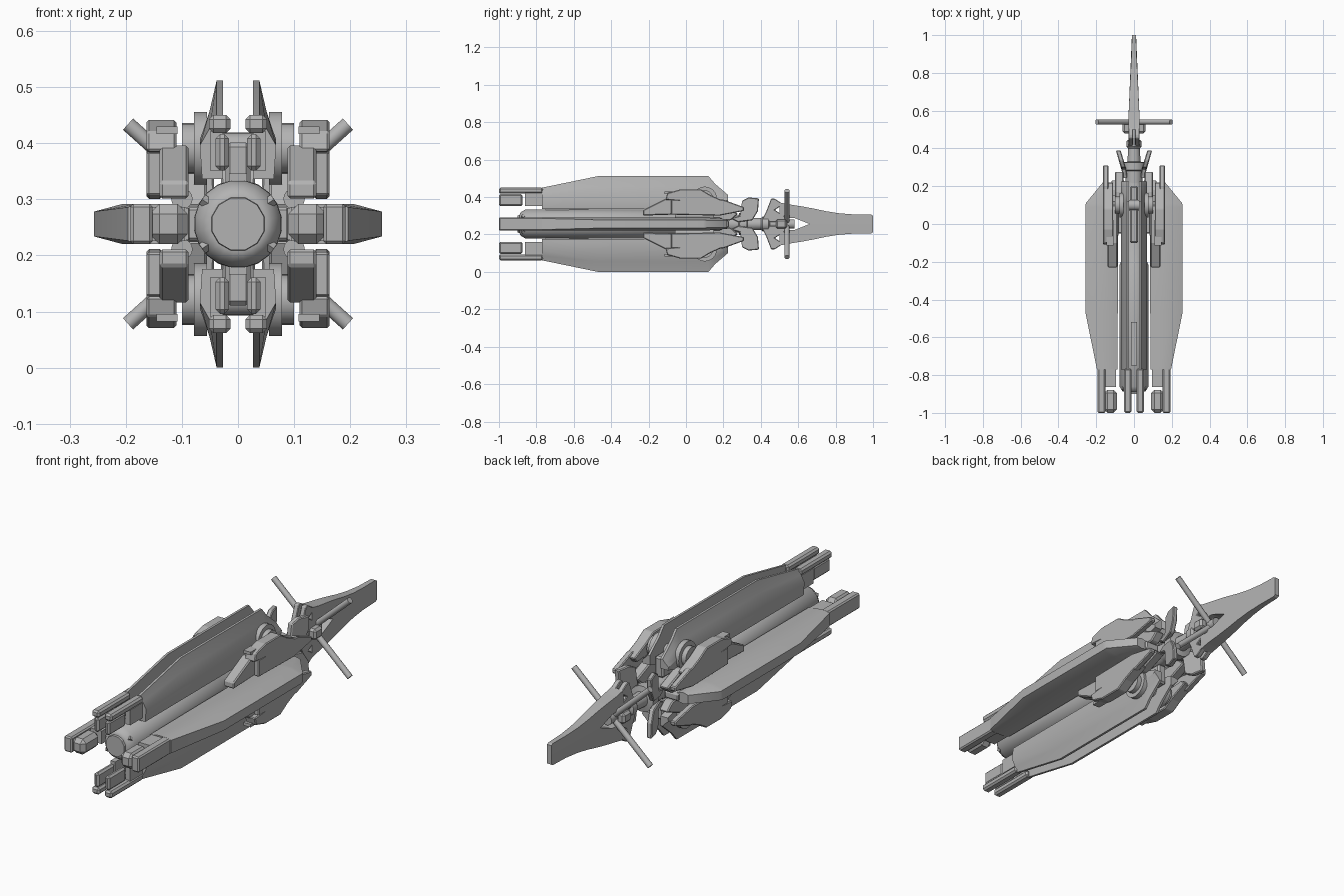
import bpy, bmesh, math
from mathutils import Matrix, Vector

cube = bpy.data.objects.get("Cube")
if cube:
    bpy.data.objects.remove(cube, do_unlink=True)

AXIS = 0.256  # height of the central axis
grey = bpy.data.materials.new("hull_grey")
grey.use_nodes = True
grey.diffuse_color = (0.45, 0.45, 0.45, 1)
bsdf = next(n for n in grey.node_tree.nodes if n.type == 'BSDF_PRINCIPLED')
bsdf.inputs["Base Color"].default_value = (0.45, 0.45, 0.45, 1)
bsdf.inputs["Roughness"].default_value = 0.6


def finish(name, bm, smooth=False, bevel=0.0):
    bmesh.ops.recalc_face_normals(bm, faces=bm.faces)
    mesh = bpy.data.meshes.new(name)
    bm.to_mesh(mesh)
    bm.free()
    mesh.materials.append(grey)
    obj = bpy.data.objects.new(name, mesh)
    bpy.context.collection.objects.link(obj)
    obj.location.z = AXIS
    if bevel:
        mod = obj.modifiers.new("Bevel", 'BEVEL')
        mod.width, mod.segments, mod.limit_method = bevel, 1, 'ANGLE'
    if smooth:
        bpy.ops.object.select_all(action='DESELECT')
        obj.select_set(True)
        bpy.context.view_layer.objects.active = obj
        bpy.ops.object.shade_smooth_by_angle(angle=math.radians(35))
    return obj


def loft(rings):
    """Closed skin through rings that have equal point counts."""
    bm = bmesh.new()
    loops = [[bm.verts.new(p) for p in ring] for ring in rings]
    n = len(loops[0])
    for a, b in zip(loops, loops[1:]):
        for i in range(n):
            bm.faces.new((a[i], a[(i + 1) % n], b[(i + 1) % n], b[i]))
    bm.faces.new(loops[0][::-1])
    bm.faces.new(loops[-1])
    return bm


def plate(outline, x0, x1):
    """Side outline of (y, z) points, extruded across x."""
    return loft([[(x, y, z) for y, z in outline] for x in (x0, x1)])


def box(x0, x1, y0, y1, z0, z1):
    return plate([(y0, z0), (y1, z0), (y1, z1), (y0, z1)], x0, x1)


def lathe(profile, segments):
    """Turned body along y from (y, radius) points."""
    turn = [2 * math.pi * (i + 0.5) / segments for i in range(segments)]
    return loft([[(r * math.cos(a), y, r * math.sin(a)) for a in turn] for y, r in profile])


def rod(start, end, radius, segments=16):
    a, b = Vector(start), Vector(end)
    bm = bmesh.new()
    bmesh.ops.create_cone(bm, cap_ends=True, segments=segments, radius1=radius,
                          radius2=radius, depth=(b - a).length)
    spin = Vector((0, 0, 1)).rotation_difference(b - a).to_matrix().to_4x4()
    bm.transform(Matrix.Translation((a + b) / 2) @ spin)
    return bm


def copies(name, bm, sx=(1, -1), sz=(1, -1), **kw):
    """Mirrored copies about the central axis."""
    for x in sx:
        for z in sz:
            label = name
            if len(sz) > 1:
                label = ("upper_" if z > 0 else "lower_") + label
            if len(sx) > 1:
                label = ("left_" if x > 0 else "right_") + label
            part = bm.copy()
            part.transform(Matrix.Diagonal((x, 1, z, 1)))
            finish(label, part, **kw)
    bm.free()


# Central barrel with a stepped muzzle and a rear neck
finish("barrel", lathe([(-0.89, 0.05), (-0.885, 0.062), (-0.86, 0.078), (-0.22, 0.079),
                        (-0.2, 0.07), (0.1, 0.062), (0.25, 0.04)], 20), smooth=True)
finish("muzzle_disc", lathe([(-0.9, 0.048), (-0.88, 0.05)], 12))
finish("neck", lathe([(0.2, 0.045), (0.28, 0.045), (0.285, 0.06), (0.325, 0.06), (0.33, 0.035),
                      (0.4, 0.032), (0.41, 0.04), (0.44, 0.04), (0.45, 0.025), (0.58, 0.025)], 16),
       smooth=True)
copies("barrel_rail", box(-0.016, 0.016, -0.75, -0.52, 0.07, 0.09), sx=(1,))
copies("muzzle_lug", rod((0.046, -0.87, 0.032), (0.064, -0.87, 0.044), 0.01, 4))

# Side petals: thick blades with a bevelled outer edge
stations = [(-0.77, 0.088, 0.18, 0.196, 0.036, 0.03), (-0.47, 0.086, 0.205, 0.257, 0.036, 0.022),
            (0.09, 0.086, 0.205, 0.257, 0.036, 0.022), (0.11, 0.09, 0.2, 0.255, 0.035, 0.02),
            (0.22, 0.1, 0.14, 0.165, 0.026, 0.02)]
copies("side_petal", loft([[(inner, y, -h + 0.008), (inner, y, h - 0.008), (inner + 0.04, y, h),
                            (mid, y, h), (outer, y, edge), (outer, y, -edge), (mid, y, -h),
                            (inner + 0.04, y, -h)]
                           for y, inner, mid, outer, h, edge in stations]), sz=(1,), smooth=True)
copies("side_petal_tip_strip", box(0.152, 0.192, -1, -0.765, -0.036, 0.036), sz=(1,), bevel=0.006)
copies("side_petal_tip_block", box(0.09, 0.158, -1, -0.878, -0.036, 0.036), sz=(1,), bevel=0.018)
copies("side_petal_inner_block", box(0.095, 0.155, -0.862, -0.765, -0.03, 0.03), sz=(1,))

# Upper and lower petals: paired thin blades
stations = [(-0.77, 0.08, 0.14, 0.17, 0.194), (-0.47, 0.08, 0.15, 0.2, 0.256),
            (0.12, 0.08, 0.15, 0.2, 0.256), (0.155, 0.09, 0.14, 0.18, 0.215),
            (0.225, 0.11, 0.125, 0.14, 0.155)]
copies("blade", loft([[(0.027, y, inner), (0.064, y, inner), (0.068, y, low), (0.051, y, high),
                       (0.038, y, outer), (0.027, y, outer)]
                      for y, inner, low, high, outer in stations]), smooth=True)
copies("blade_tip_strip", box(0.013, 0.052, -1, -0.765, 0.162, 0.194), bevel=0.008)
copies("blade_tip_block", box(0.016, 0.04, -1, -0.875, 0.095, 0.16), bevel=0.008)
copies("blade_inner_block", box(0.027, 0.05, -0.86, -0.765, 0.095, 0.165))

# Pivots joining the blades to the body and pods
copies("pivot_axle", rod((-0.09, 0.1, 0.135), (0.09, 0.1, 0.135), 0.028), sx=(1,), smooth=True)
copies("pivot_disc", rod((0.055, 0.1, 0.135), (0.078, 0.1, 0.135), 0.065, 24), smooth=True)
copies("pivot_cap", rod((0.07, 0.1, 0.135), (0.1, 0.1, 0.135), 0.045, 20), smooth=True)
copies("body_bracket", box(-0.022, 0.022, -0.1, 0.2, 0.05, 0.145), sx=(1,), bevel=0.008)

# Four armoured pods with a leg reaching forward
leg = [(-0.23, 0.045), (-0.23, 0.075), (-0.1, 0.14), (0.1, 0.14), (0.12, 0.06), (-0.08, 0.05)]
copies("pod_leg", plate(leg, 0.088, 0.14), bevel=0.005)
shell = [(-0.11, 0.13), (-0.1, 0.165), (-0.03, 0.185), (0.08, 0.185), (0.13, 0.155),
         (0.22, 0.115), (0.2, 0.09), (0.08, 0.1), (0.0, 0.12)]
copies("pod_shell", plate(shell, 0.11, 0.163), bevel=0.004)
fender = [(-0.08, 0.05), (-0.08, 0.13), (0.2, 0.13), (0.31, 0.09), (0.31, 0.07), (0.18, 0.045)]
copies("pod_fender", plate(fender, 0.135, 0.163), bevel=0.004)
copies("pod_bracket", box(0.108, 0.145, -0.115, 0.02, 0.16, 0.174))
copies("pod_hook", rod((0.1, -0.06, 0.045), (0.1, 0.15, 0.045), 0.019), smooth=True)

# Side hinges and the struts behind them
hinge = [(-0.05, -0.03), (0.18, -0.034), (0.23, -0.015), (0.23, 0.015), (0.18, 0.034), (-0.05, 0.03)]
copies("side_hinge", plate(hinge, 0.05, 0.12), sz=(1,), bevel=0.005)
strut = [(0.08, 0.03), (0.11, 0.1), (0.17, 0.1), (0.28, 0.055), (0.24, 0.02), (0.12, 0.015)]
copies("rear_strut", plate(strut, 0.055, 0.1), bevel=0.005)

# Rear claws around the neck
claw = [(0.24, 0.03), (0.29, 0.045), (0.3, 0.125), (0.335, 0.142), (0.39, 0.137),
        (0.385, 0.07), (0.355, 0.02), (0.28, 0.01)]
bm = plate(claw, 0.035, 0.06)
for v in bm.verts:
    v.co.x += max(0, v.co.y - 0.27) * 0.3
copies("rear_claw", bm, bevel=0.004)
prong = [(0.41, 0.03), (0.43, 0.07), (0.455, 0.135), (0.475, 0.135), (0.52, 0.105), (0.475, 0.075),
         (0.53, 0.04), (0.53, 0.01), (0.41, 0.01)]
copies("tail_prong", plate(prong, 0.006, 0.03), bevel=0.003)
copies("hub_cheek", box(0.02, 0.06, 0.48, 0.54, -0.025, 0.025), sz=(1,), bevel=0.01)

# Diagonal cross rods
copies("cross_rod", rod((0.015, 0.54, 0.015), (0.196, 0.54, 0.178), 0.0135), smooth=True)

# Tail fin: two curved halves around a triangular opening
half = [(0.5, 0.115), (0.55, 0.105), (0.62, 0.094), (0.68, 0.083), (0.75, 0.068), (0.82, 0.057),
        (0.9, 0.051), (0.99, 0.05), (1.0, 0.044), (1.0, 0), (0.66, 0), (0.58, 0.032), (0.5, 0.032)]
bm = plate(half, -1, 1)
for v in bm.verts:
    v.co.x *= 0.03 - 0.019 * min(1, max(0, (v.co.y - 0.55) / 0.4))
copies("tail_fin", bm, sx=(1,))
